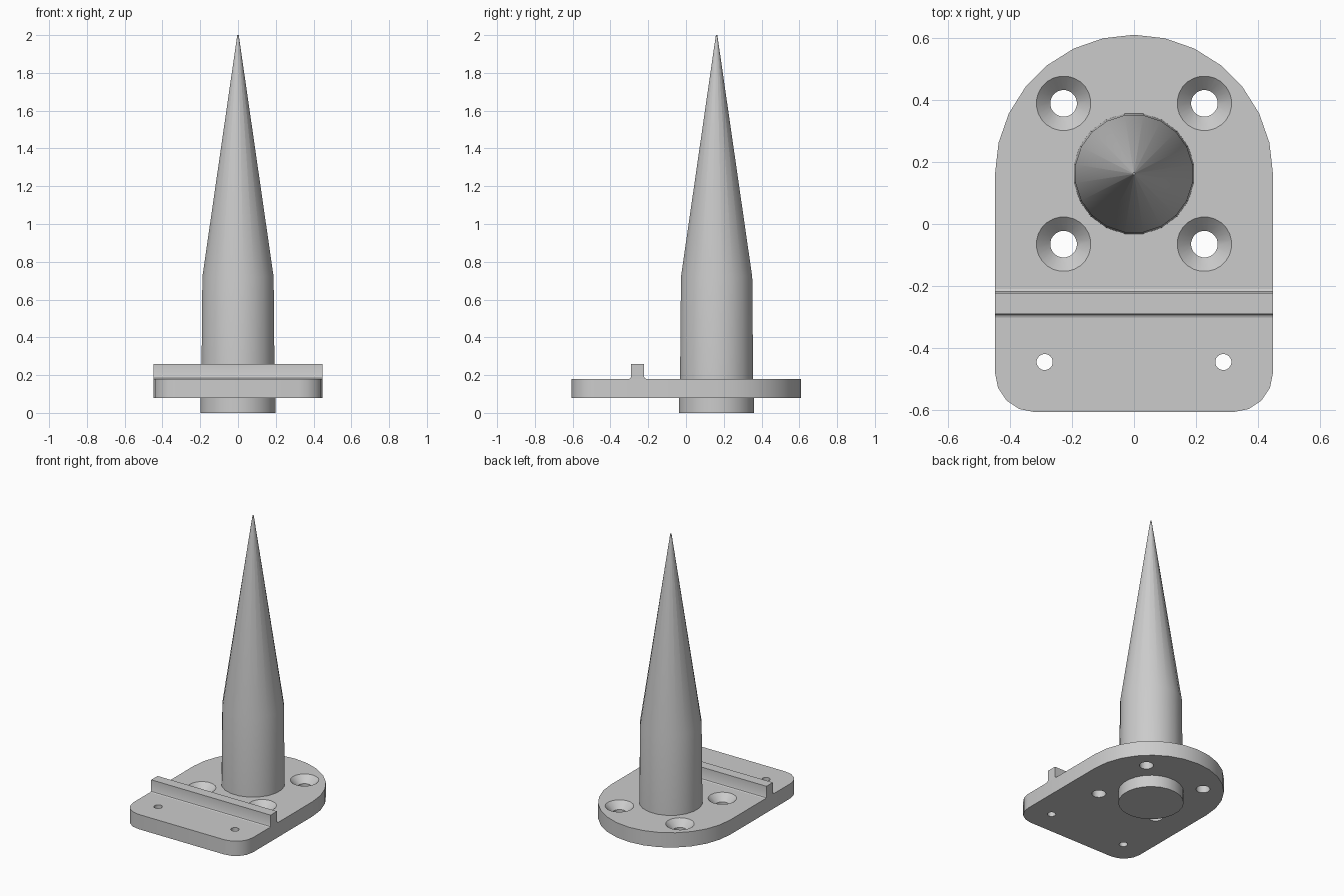
import bpy
import bmesh
from math import pi, sin, cos, radians

if "Cube" in bpy.data.objects:
    bpy.data.objects.remove(bpy.data.objects["Cube"])

grey = bpy.data.materials.new("light grey")
grey.use_nodes = True
COLOUR = (0.6, 0.6, 0.6, 1)
grey.diffuse_color = COLOUR
grey.node_tree.nodes["Principled BSDF"].inputs["Base Color"].default_value = COLOUR

AXIS_Y = 0.162
HALF_WIDTH = 0.448
FRONT_Y = -0.606
TOP_Z, BOTTOM_Z = 0.18, 0.08


def finish(name, bm):
    bmesh.ops.recalc_face_normals(bm, faces=bm.faces)
    mesh = bpy.data.meshes.new(name)
    bm.to_mesh(mesh)
    bm.free()
    mesh.materials.append(grey)
    obj = bpy.data.objects.new(name, mesh)
    bpy.context.collection.objects.link(obj)
    return obj


def smooth(obj):
    bpy.ops.object.select_all(action='DESELECT')
    obj.select_set(True)
    bpy.context.view_layer.objects.active = obj
    bpy.ops.object.shade_smooth_by_angle(angle=radians(30))


def extruded(name, points, offset):
    """Closed outline of 3D points pushed along an offset."""
    bm = bmesh.new()
    face = bm.faces.new([bm.verts.new(p) for p in points])
    out = bmesh.ops.extrude_face_region(bm, geom=[face])
    verts = [g for g in out["geom"] if isinstance(g, bmesh.types.BMVert)]
    bmesh.ops.translate(bm, verts=verts, vec=offset)
    return finish(name, bm)


def turned(name, x, y, profile, sides):
    """Capped solid turned from (radius, height) pairs."""
    bm = bmesh.new()
    rings = []
    for r, z in profile:
        angles = [2 * pi * (i + 0.5) / sides for i in range(sides)]
        rings.append([bm.verts.new((x + r * cos(a), y + r * sin(a), z)) for a in angles])
    for low, high in zip(rings, rings[1:]):
        for i in range(sides):
            j = (i + 1) % sides
            bm.faces.new((low[i], low[j], high[j], high[i]))
    bm.faces.new(rings[0])
    bm.faces.new(rings[-1])
    return finish(name, bm)


def arc(cx, cy, r, start, end, steps):
    angles = [radians(start + (end - start) * i / steps) for i in range(steps + 1)]
    return [(cx + r * cos(a), cy + r * sin(a), BOTTOM_Z) for a in angles]


# Base plate: round back, rounded front corners
corner = 0.126
cx, cy = HALF_WIDTH - corner, FRONT_Y + corner
outline = (arc(0, AXIS_Y, HALF_WIDTH, 0, 180, 14)
           + arc(-cx, cy, corner, 180, 270, 4)
           + arc(cx, cy, corner, 270, 360, 4))
plate = extruded("base_plate", outline, (0, 0, TOP_Z - BOTTOM_Z))

# Countersunk screw holes around the spike and two small front holes
cutters = []
for side in (-1, 1):
    for end in (-1, 1):
        cutters.append(turned("screw_hole_cutter", side * 0.227, AXIS_Y + end * 0.227,
                              [(0.043, 0), (0.043, TOP_Z - 0.045),
                               (0.088, TOP_Z), (0.098, TOP_Z + 0.01)], 24))
    cutters.append(turned("small_hole_cutter", side * 0.288, -0.445,
                          [(0.026, 0), (0.026, 0.3)], 20))
bpy.context.view_layer.objects.active = plate
for cutter in cutters:
    mod = plate.modifiers.new("hole", 'BOOLEAN')
    mod.operation = 'DIFFERENCE'
    mod.solver = 'EXACT'
    mod.object = cutter
    bpy.ops.object.modifier_apply(modifier=mod.name)
    bpy.data.objects.remove(cutter)
smooth(plate)

# Cross rib with small fillets at its foot
rib_front, rib_back, rib_top, fillet = -0.29, -0.222, 0.26, 0.012
half = [(rib_back + fillet, TOP_Z), (rib_back + fillet * 0.3, TOP_Z + fillet * 0.3),
        (rib_back, TOP_Z + fillet), (rib_back, rib_top)]
section = half + [(rib_front + rib_back - y, z) for y, z in reversed(half)]
rib = extruded("cross_rib", [(-HALF_WIDTH, y, z) for y, z in section],
               (2 * HALF_WIDTH, 0, 0))
smooth(rib)

# Spike: slightly tapered shaft running into a long point
smooth(turned("spike", 0, AXIS_Y, [(0.196, TOP_Z - 0.01), (0.191, 0.72), (0.004, 2)], 20))

# Locating boss under the plate
smooth(turned("bottom_boss", 0, AXIS_Y, [(0.201, 0), (0.201, BOTTOM_Z + 0.01)], 24))
